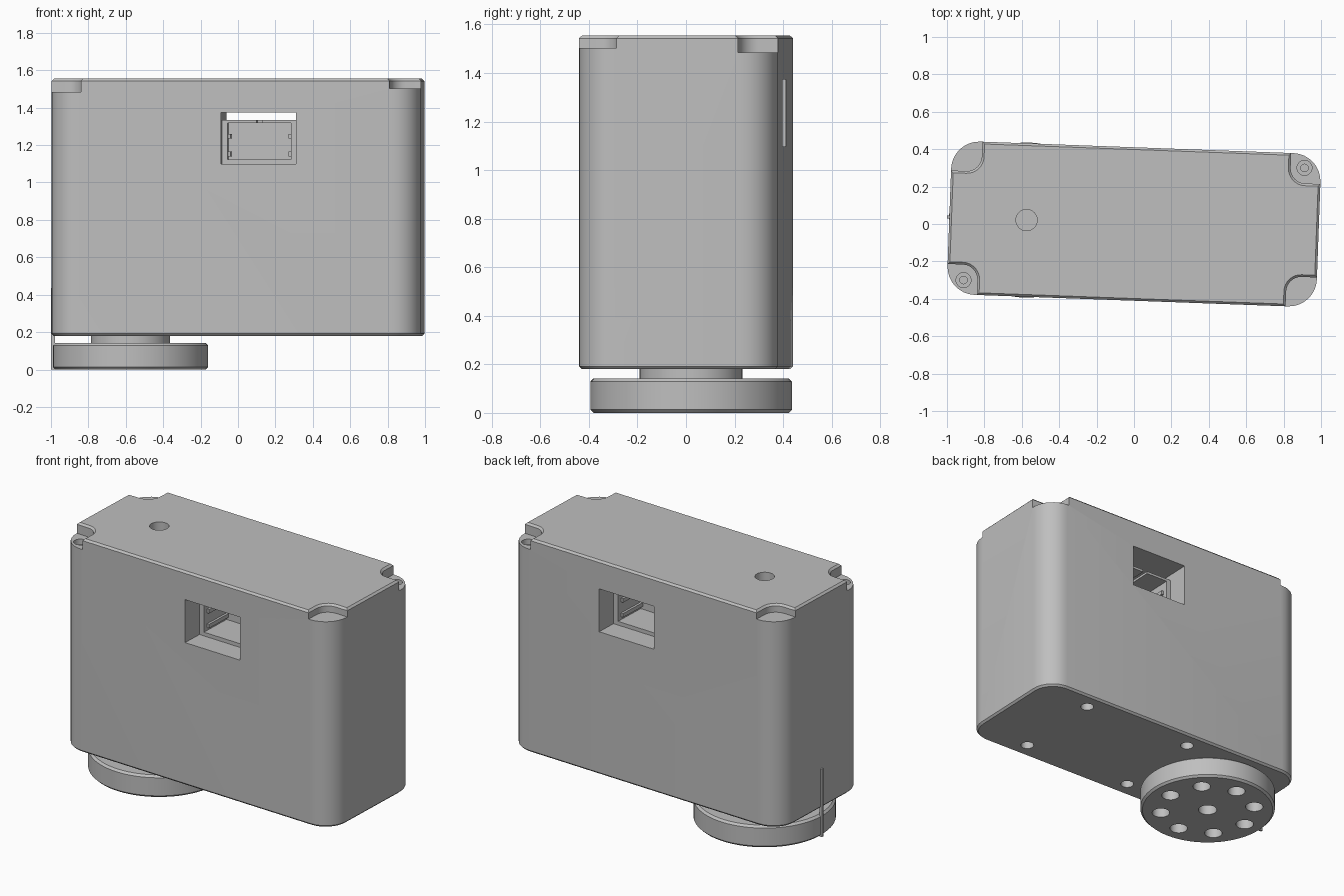
import bpy, bmesh, math

if "Cube" in bpy.data.objects:
    bpy.data.objects.remove(bpy.data.objects["Cube"], do_unlink=True)

TILT = math.radians(-2.1)      # the whole unit is turned slightly about z
HX, HY, R = 0.988, 0.41, 0.15  # body half sizes and corner radius
BOTTOM, TOP, CH = 0.18, 1.555, 0.012
HUB = -0.575                   # x of the output shaft

grey = bpy.data.materials.new("plain grey")
grey.use_nodes = True
COLOUR = (0.52, 0.52, 0.52, 1)
grey.diffuse_color = COLOUR
grey.node_tree.nodes["Principled BSDF"].inputs["Base Color"].default_value = COLOUR


def rounded(cx, cy, hx, hy, r, n=9):
    pts = []
    for k, (sx, sy) in enumerate([(1, 1), (-1, 1), (-1, -1), (1, -1)]):
        for i in range(n):
            a = math.pi / 2 * (k + i / (n - 1))
            pts.append((cx + sx * (hx - r) + r * math.cos(a),
                        cy + sy * (hy - r) + r * math.sin(a)))
    return pts


def circle(cx, cy, r, n=48):
    return [(cx + r * math.cos(2 * math.pi * i / n),
             cy + r * math.sin(2 * math.pi * i / n)) for i in range(n)]


def loft(bm, *sections):
    """Closed solid through (outline, z) sections."""
    rings = [[bm.verts.new((x, y, z)) for x, y in pts] for pts, z in sections]
    n = len(rings[0])
    for a, b in zip(rings, rings[1:]):
        for i in range(n):
            j = (i + 1) % n
            bm.faces.new((a[i], a[j], b[j], b[i]))
    bm.faces.new(rings[0][::-1])
    bm.faces.new(rings[-1])


def box(bm, x0, x1, y0, y1, z0, z1):
    pts = [(x0, y0), (x1, y0), (x1, y1), (x0, y1)]
    loft(bm, (pts, z0), (pts, z1))


def drill(bm, x, y, r, z0, z1):
    loft(bm, (circle(x, y, r, 32), z0), (circle(x, y, r, 32), z1))


def make(name, bm):
    bmesh.ops.recalc_face_normals(bm, faces=bm.faces)
    me = bpy.data.meshes.new(name)
    bm.to_mesh(me)
    bm.free()
    me.materials.append(grey)
    ob = bpy.data.objects.new(name, me)
    bpy.context.collection.objects.link(ob)
    ob.rotation_euler.z = TILT
    return ob


def activate(ob):
    bpy.ops.object.select_all(action='DESELECT')
    ob.select_set(True)
    bpy.context.view_layer.objects.active = ob


def cut(ob, bm):
    cutter = make("cutter", bm)
    cutter.hide_render = True
    mod = ob.modifiers.new("cut", 'BOOLEAN')
    mod.operation, mod.solver, mod.object = 'DIFFERENCE', 'EXACT', cutter
    activate(ob)
    bpy.ops.object.modifier_apply(modifier=mod.name)
    bpy.data.objects.remove(cutter, do_unlink=True)


def finish(ob):
    activate(ob)
    bpy.ops.object.shade_smooth_by_angle(angle=math.radians(30))


# Main housing with chamfered rims
bm = bmesh.new()
wide = rounded(0, 0, HX, HY, R)
slim = rounded(0, 0, HX - CH, HY - CH, R - CH)
loft(bm, (slim, BOTTOM), (wide, BOTTOM + CH), (wide, TOP - CH), (slim, TOP))
housing = make("housing", bm)

# Corner notches, deeper on the screw diagonal
bm = bmesh.new()
for sx in (-1, 1):
    for sy in (-1, 1):
        floor = 1.485 if sx == sy else 1.503
        cx, cy = sx * 1.026, sy * 0.45
        small = rounded(cx, cy, 0.2, 0.2, 0.08)
        big = rounded(cx, cy, 0.2 + CH, 0.2 + CH, 0.08 + CH)
        loft(bm, (small, floor), (small, TOP - CH), (big, TOP), (big, TOP + 0.1))
cut(housing, bm)

# Stepped screw holes, shaft hole and mounting holes
bm = bmesh.new()
for s in (-1, 1):
    x, y = s * 0.9, s * 0.333
    loft(bm, (circle(x, y, 0.02), 1.3), (circle(x, y, 0.02), 1.45),
         (circle(x, y, 0.04), 1.45), (circle(x, y, 0.04), 1.53))
    for hole_x in (-0.18, 0.6):
        drill(bm, hole_x, s * 0.3, 0.04, BOTTOM - 0.1, BOTTOM + 0.12)
drill(bm, HUB, 0, 0.057, TOP - 0.12, TOP + 0.1)
cut(housing, bm)

# Window passing from front to back
bm = bmesh.new()
box(bm, -0.077, 0.325, -0.6, 0.6, 1.098, 1.374)
cut(housing, bm)
finish(housing)

# Double-sided socket inside the window
bm = bmesh.new()
box(bm, -0.077, 0.325, -0.27, 0.27, 1.098, 1.334)
socket = make("socket", bm)
bm = bmesh.new()
for s in (-1, 1):
    y0, y1 = sorted((s * 0.05, s * 0.4))
    box(bm, -0.045, 0.293, y0, y1, 1.122, 1.318)
cut(socket, bm)
bm = bmesh.new()
for s in (-1, 1):
    y0, y1 = sorted((s * 0.12, s * 0.4))
    box(bm, 0.108, 0.14, y0, y1, 1.29, 1.4)
cut(socket, bm)
finish(socket)

# Guide ribs on the socket side walls
bm = bmesh.new()
for s in (-1, 1):
    y0, y1 = sorted((s * 0.05, s * 0.24))
    for z0, z1 in ((1.14, 1.165), (1.235, 1.26)):
        box(bm, -0.046, -0.03, y0, y1, z0, z1)
        box(bm, 0.278, 0.294, y0, y1, z0, z1)
finish(make("socket_ribs", bm))

# Shaft neck and round output horn
bm = bmesh.new()
loft(bm, (circle(HUB, 0, 0.212), 0.13), (circle(HUB, 0, 0.212), BOTTOM + 0.005))
finish(make("shaft_neck", bm))

bm = bmesh.new()
outer, inner = circle(HUB, 0, 0.415, 72), circle(HUB, 0, 0.402, 72)
loft(bm, (inner, 0), (outer, 0.013), (outer, 0.129), (inner, 0.142))
horn = make("output_horn", bm)
bm = bmesh.new()
drill(bm, HUB, 0, 0.057, -0.1, 0.1)
for k in range(8):
    a = k * math.pi / 4
    drill(bm, HUB + 0.29 * math.cos(a), 0.29 * math.sin(a), 0.054, -0.1, 0.1)
cut(horn, bm)
finish(horn)

# Thin alignment marker on the side
bm = bmesh.new()
box(bm, -1.0, -0.98, -0.008, 0.008, 0, 0.435)
finish(make("alignment_marker", bm))
